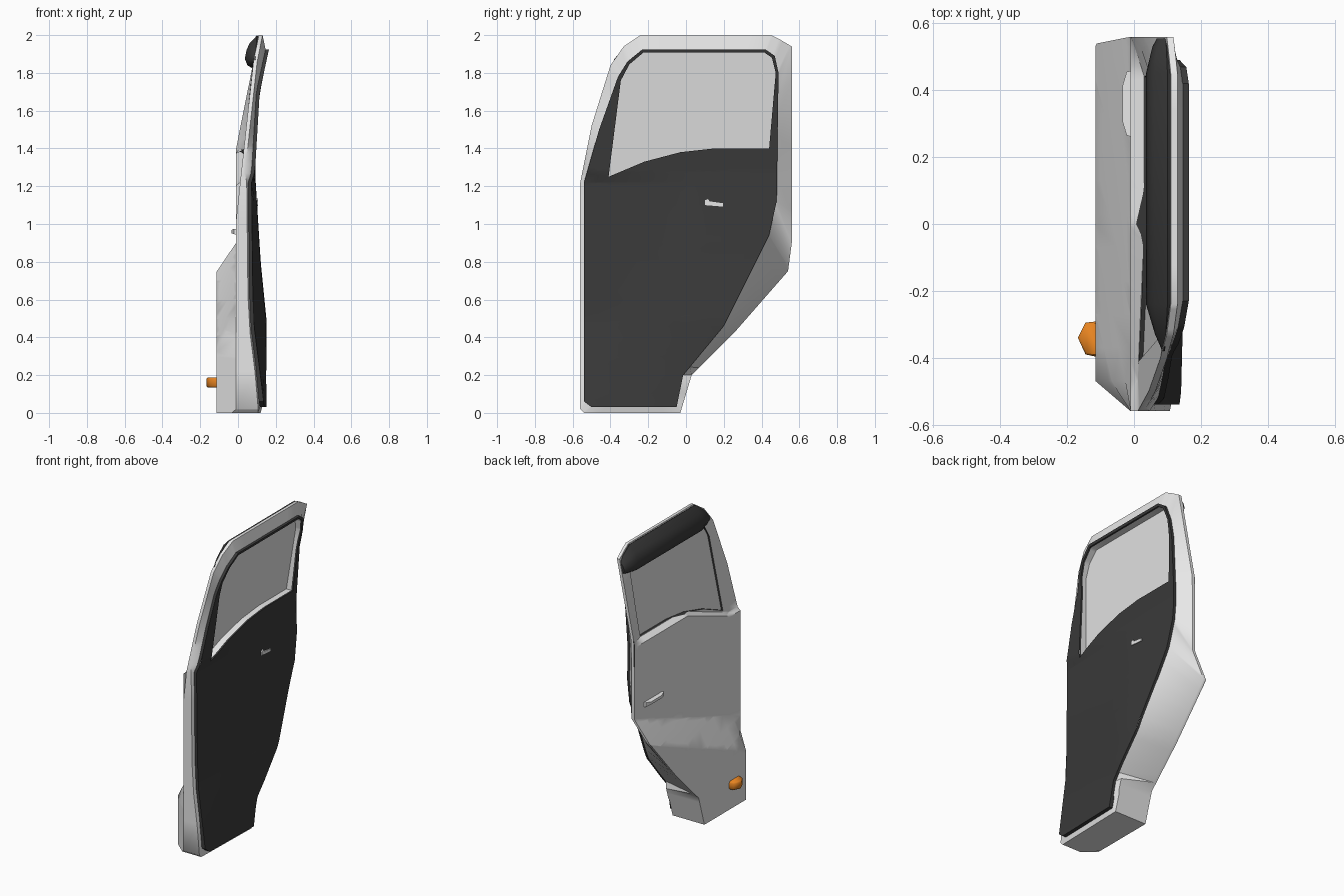
import bpy, bmesh, math
from mathutils import Vector
from mathutils.geometry import tessellate_polygon

if "Cube" in bpy.data.objects:
    bpy.data.objects.remove(bpy.data.objects["Cube"])


def material(name, rgb):
    m = bpy.data.materials.new(name)
    m.diffuse_color = (*rgb, 1)
    m.use_nodes = True
    m.node_tree.nodes["Principled BSDF"].inputs["Base Color"].default_value = m.diffuse_color
    return m


BODY = material("pale grey paint", (0.8, 0.8, 0.8))
GLASS = material("grey glass", (0.78, 0.78, 0.78))
DARK = material("charcoal trim", (0.042, 0.042, 0.042))
LIGHT = material("light metal", (0.85, 0.85, 0.85))
ORANGE = material("orange lens", (0.8, 0.23, 0.015))

# Matching (y, z) outlines, clockwise seen from the cabin side
OUTER = [(-.54, 0), (-.56, .02), (-.56, 1.22), (-.50, 1.52), (-.40, 1.84), (-.33, 1.94),
         (-.24, 2), (.45, 2), (.50, 1.975), (.56, 1.94), (.56, .90), (.54, .75),
         (.26, .43), (.03, .20), (-.03, 0)]
INNER = [(-.50, .03), (-.54, .06), (-.54, 1.22), (-.46, 1.50), (-.36, 1.78), (-.31, 1.86),
         (-.23, 1.925), (.42, 1.925), (.47, 1.89), (.49, 1.80), (.48, 1.12), (.44, .94),
         (.20, .46), (-.015, .20), (-.05, .03)]
WINDOW = [(-.41, 1.25), (-.345, 1.76), (-.30, 1.845), (-.225, 1.908), (.415, 1.908),
          (.455, 1.88), (.475, 1.80), (.44, 1.40), (.15, 1.40), (-.03, 1.38), (-.22, 1.33)]


def dense(loop, n=6):
    out = []
    for (a, b), (c, d) in zip(loop, loop[1:] + loop[:1]):
        out += [(a + (c - a) * i / n, b + (d - b) * i / n) for i in range(n)]
    return out


OUTER, INNER, WINDOW = dense(OUTER), dense(INNER), dense(WINDOW)


def interp(z, pts):
    if z <= pts[0][0]:
        return pts[0][1]
    for (a, u), (b, v) in zip(pts, pts[1:]):
        if z <= b:
            return u + (v - u) * (z - a) / (b - a)
    return pts[-1][1]


def clamp(t):
    return max(0, min(1, t))


# Depth (x) of each layer of the door
def x_pane(y, z):
    return .032 + .11 * (z - 1.3)


def x_skin(y, z):
    top, full = .70 + .357 * y, .52 + .417 * y
    bulge = clamp(min((top - z) / (top - full), (y + .56) / .09))
    x = -.01 - .105 * bulge + .2 * max(0, z - 1.4)
    # ledge along the belt line, window frame set in above it
    belt = max(1.2, min(1.22 + .38 * (y + .41), 1.375))
    ledge = clamp((z - belt) / .02) * clamp((.56 - y) / .1)
    return x + ledge * max(0, x_pane(y, z) - .012 - x)


def x_trim(y, z):
    back = interp(z, [(.03, .155), (.5, .15), (.8, .12), (1.28, .09), (1.7, .115), (1.93, .165)])
    front = interp(z, [(.03, .14), (.5, .08), (1.22, .072), (1.28, .09), (1.7, .115), (1.93, .165)])
    return front + (back - front) * clamp((y + .54) / .6)


def x_seam(y, z):
    return x_trim(y, z) - (.018 if z > .1 else .025)


def x_rim(y, z):
    if y > .05 or z > 1.25:
        return x_skin(y, z) + .02
    return x_seam(y, z) - .008


def plate(bm, loops, xf, sign):
    """Curved sheet filling the first loop, with the second one as a hole."""
    polys = [[Vector((y, z, 0)) for y, z in l] for l in loops]
    part = bmesh.new()
    vs = [part.verts.new((0, p.x, p.y)) for l in polys for p in l]
    for t in tessellate_polygon(polys):
        try:
            part.faces.new([vs[i] for i in t])
        except ValueError:
            pass
    cuts = [((0, 0, .1 * k), (0, 0, 1)) for k in range(1, 20)]
    cuts += [((0, -.47 + .1 * k, 0), (0, 1, 0)) for k in range(11)]
    cuts += [((0, 0, .70), (0, -.357, 1)), ((0, 0, .52), (0, -.417, 1))]
    cuts += [((0, -.41, z), (0, -.38, 1)) for z in (1.22, 1.24)]
    cuts += [((0, 0, z), (0, 0, 1)) for z in (1.22, 1.28, 1.375, 1.395)]
    for co, no in cuts:
        bmesh.ops.bisect_plane(part, geom=part.verts[:] + part.edges[:] + part.faces[:],
                               dist=1e-5, plane_co=co, plane_no=no)
    for v in part.verts:
        v.co.x = xf(v.co.y, v.co.z)
    for f in part.faces:
        f.normal_update()
        if f.normal.x * sign < 0:
            f.normal_flip()
    tmp = bpy.data.meshes.new("sheet")
    part.to_mesh(tmp)
    part.free()
    bm.from_mesh(tmp)
    bpy.data.meshes.remove(tmp)


def band(bm, la, xa, lb, xb, flip=False):
    a = [bm.verts.new((xa(y, z), y, z)) for y, z in la]
    b = [bm.verts.new((xb(y, z), y, z)) for y, z in lb]
    for i in range(len(a)):
        j = (i + 1) % len(a)
        q = [a[i], b[i], b[j], a[j]]
        bm.faces.new(q[::-1] if flip else q)


def finish(bm, name, mat, angle=30, solid=False):
    bmesh.ops.remove_doubles(bm, verts=bm.verts, dist=1e-5)
    if solid:
        bmesh.ops.recalc_face_normals(bm, faces=bm.faces)
    me = bpy.data.meshes.new(name)
    bm.to_mesh(me)
    bm.free()
    me.materials.append(mat)
    ob = bpy.data.objects.new(name, me)
    bpy.context.collection.objects.link(ob)
    bpy.ops.object.select_all(action='DESELECT')
    ob.select_set(True)
    bpy.context.view_layer.objects.active = ob
    bpy.ops.object.shade_smooth_by_angle(angle=math.radians(angle))


def loft(name, mat, sections, angle=30):
    """Closed solid through equal-length rings of points."""
    bm = bmesh.new()
    rings = [[bm.verts.new(p) for p in s] for s in sections]
    for r, s in zip(rings, rings[1:]):
        for i in range(len(r)):
            j = (i + 1) % len(r)
            bm.faces.new([r[i], r[j], s[j], s[i]])
    bm.faces.new(rings[0])
    bm.faces.new(rings[-1])
    finish(bm, name, mat, angle, True)


# Painted outer shell: skin, edge, inward-turned flange and window reveal
bm = bmesh.new()
plate(bm, [OUTER, WINDOW], x_skin, -1)
band(bm, OUTER, x_skin, OUTER, x_rim)
band(bm, OUTER, x_rim, INNER, x_seam)
band(bm, WINDOW, x_pane, WINDOW, lambda y, z: x_trim(y, z) - .012, True)
finish(bm, "door_shell", BODY, 45)

# Dark cabin-side trim with its lip round the window
bm = bmesh.new()
plate(bm, [INNER, WINDOW], x_trim, 1)
band(bm, INNER, x_seam, INNER, x_trim)
band(bm, WINDOW, lambda y, z: x_trim(y, z) - .012, WINDOW, x_trim, True)
finish(bm, "inner_trim", DARK)

# Dark gasket between skin and pane
bm = bmesh.new()
band(bm, WINDOW, x_skin, WINDOW, x_pane, True)
finish(bm, "window_gasket", DARK)

# Window pane
bm = bmesh.new()
plate(bm, [WINDOW], x_pane, -1)
plate(bm, [WINDOW], lambda y, z: x_pane(y, z) + .006, 1)
finish(bm, "window_glass", GLASS)

# Rain visor over the window, tapered at both ends
prof = [(.075, 1.825), (.05, 1.84), (.036, 1.875), (.045, 1.92), (.06, 1.955),
        (.10, 1.998), (.112, 1.99), (.112, 1.96)]
stations = [(-.38, .1), (-.33, .5), (-.24, 1), (.45, 1), (.53, .65), (.555, .4)]
loft("rain_visor", DARK, [[(.09 + (x - .09) * s, y, 1.86 + (z - 1.86) * s) for x, z in prof]
                          for y, s in stations], 40)

# Outer pull handle
loft("outer_handle", LIGHT, [[(x, y, z) for y, z in
                              ((.36 - w, .96 - h), (.36 + w, .96 - h), (.36 + w, .96 + h), (.36 - w, .96 + h))]
                             for x, w, h in ((-.005, .10, .015), (-.022, .095, .014), (-.034, .055, .009))])

# Inner latch lever
lever = [(.10, 1.10), (.10, 1.125), (.115, 1.135), (.125, 1.12), (.195, 1.11), (.195, 1.092)]
loft("inner_latch", LIGHT, [[(x, y, z) for y, z in lever] for x in (.085, .107)])

# Side marker lamp
lens = [(-.10, -.29), (-.145, -.295), (-.168, -.34), (-.145, -.39), (-.10, -.40)]
loft("marker_lamp", ORANGE, [[(-.10 + (x + .10) * s, -.345 + (y + .345) * s, z) for x, y in lens]
                             for z, s in ((.135, .9), (.142, 1), (.178, 1), (.188, .9))], 60)
